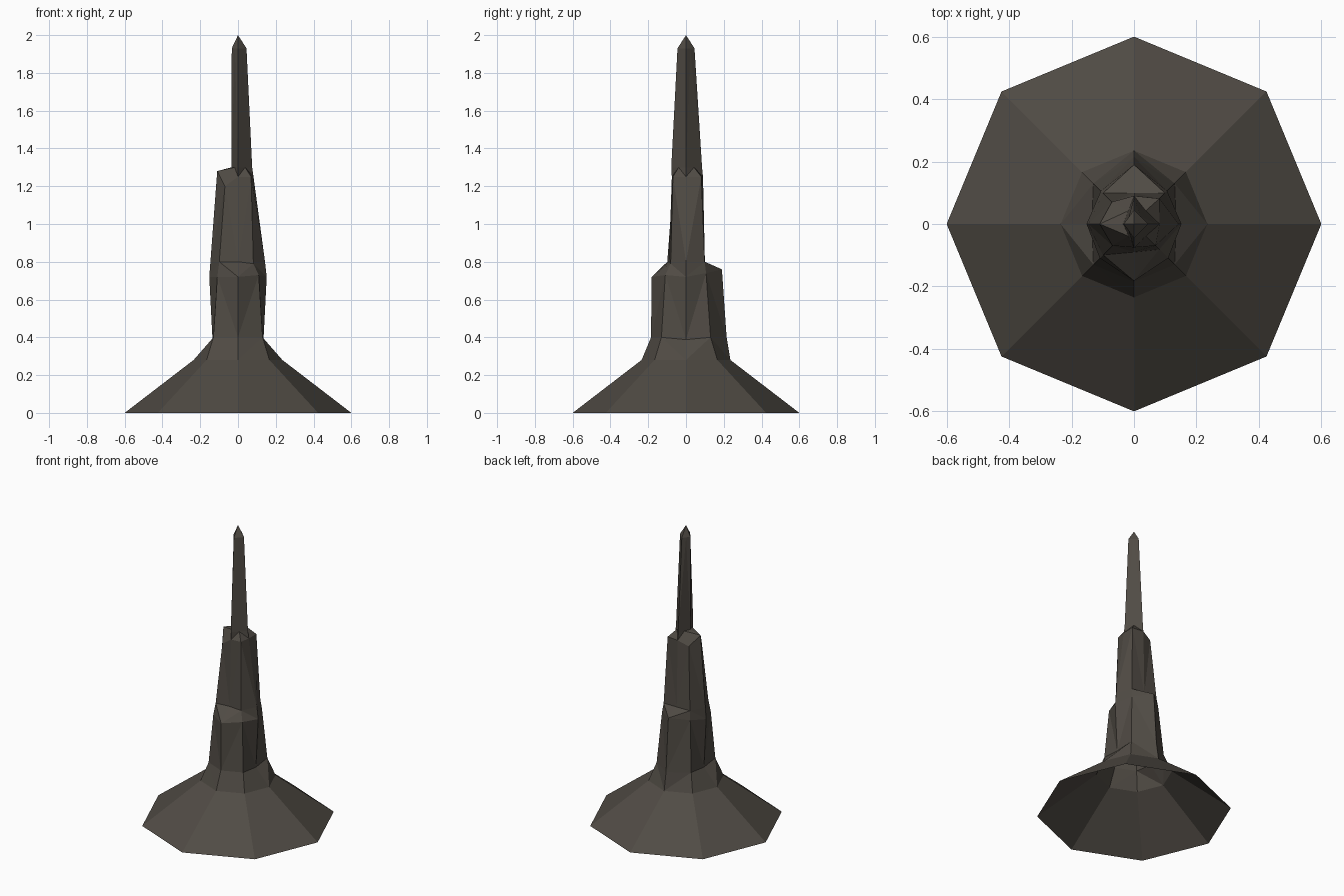
import bpy, bmesh, math

if "Cube" in bpy.data.objects:
    bpy.data.objects.remove(bpy.data.objects["Cube"])

rock = bpy.data.materials.new("dark brown rock")
rock.diffuse_color = (0.08, 0.07, 0.058, 1)
rock.use_nodes = True
rock.node_tree.nodes["Principled BSDF"].inputs["Base Color"].default_value = rock.diffuse_color


def octagon(pairs):
    """Eight (radius, height) pairs, counter-clockwise from +x."""
    return [(r * math.cos(i * math.pi / 4), r * math.sin(i * math.pi / 4), z)
            for i, (r, z) in enumerate(pairs)]


def diamond(e, n, w, s, z):
    """Four-sided ring with a midpoint on each side, so it joins the octagons."""
    c = [(e, 0, z), (0, n, z), (-w, 0, z), (0, -s, z)]
    ring = []
    for i in range(4):
        a, b = c[i], c[(i + 1) % 4]
        ring += [a, tuple((p + q) / 2 for p, q in zip(a, b))]
    return ring


rings = [
    # flared foot
    octagon([(0.6, 0)] * 8),
    octagon([(0.235, 0.28)] * 8),
    # lower shaft
    octagon([(0.135, 0.388), (0.184, 0.4), (0.215, 0.4), (0.184, 0.4),
             (0.135, 0.388), (0.184, 0.4), (0.185, 0.4), (0.184, 0.4)]),
    octagon([(0.152, 0.72), (0.15, 0.74), (0.19, 0.76), (0.15, 0.74),
             (0.152, 0.72), (0.155, 0.72), (0.182, 0.72), (0.155, 0.73)]),
    # ledges and middle shaft
    octagon([(0.143, 0.8), (0.14, 0.8), (0.1, 0.8), (0.14, 0.8),
             (0.146, 0.8), (0.14, 0.8), (0.09, 0.8), (0.115, 0.79)]),
    octagon([(0.082, 1.25), (0.115, 1.25), (0.09, 1.25), (0.1, 1.22),
             (0.11, 1.28), (0.098, 1.2), (0.075, 1.25), (0.098, 1.25)]),
    # spire
    diamond(0.075, 0.085, 0.035, 0.078, 1.3),
    diamond(0.045, 0.045, 0.033, 0.045, 1.93),
]

bm = bmesh.new()
loops = [[bm.verts.new(p) for p in ring] for ring in rings]
for a, b in zip(loops, loops[1:]):
    for i in range(8):
        j = (i + 1) % 8
        # split towards the diagonal corners, giving ridges on the axes
        if i % 2:
            bm.faces.new((a[i], a[j], b[i]))
            bm.faces.new((a[j], b[j], b[i]))
        else:
            bm.faces.new((a[i], a[j], b[j]))
            bm.faces.new((a[i], b[j], b[i]))

# pointed tip
tip = bm.verts.new((0, 0, 2))
for i in range(8):
    bm.faces.new((loops[-1][i], loops[-1][(i + 1) % 8], tip))

mesh = bpy.data.meshes.new("rock_spire")
bm.to_mesh(mesh)
bm.free()
mesh.materials.append(rock)
bpy.context.collection.objects.link(bpy.data.objects.new("rock_spire", mesh))
